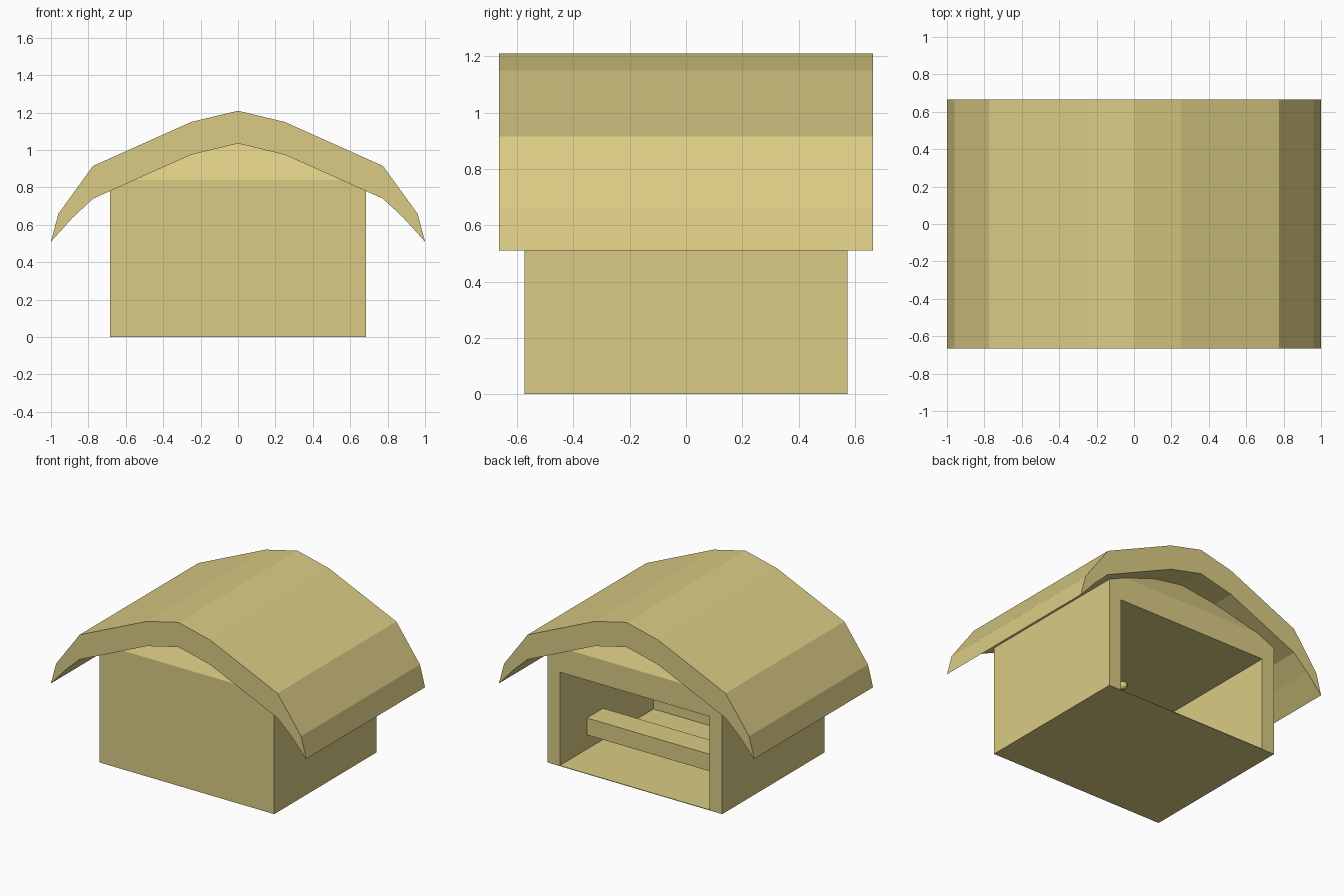
import bpy
import bmesh
from mathutils import Matrix, Vector

default = bpy.data.objects.get("Cube")
if default:
    bpy.data.objects.remove(default, do_unlink=True)

# One tan colour throughout
tan = bpy.data.materials.new("tan_wood")
tan.use_nodes = True
TAN = (0.70, 0.60, 0.23, 1)
tan.diffuse_color = TAN
shader = tan.node_tree.nodes["Principled BSDF"]
shader.inputs["Base Color"].default_value = TAN
shader.inputs["Roughness"].default_value = 0.8


def finish(name, bm):
    bmesh.ops.recalc_face_normals(bm, faces=bm.faces)
    mesh = bpy.data.meshes.new(name)
    bm.to_mesh(mesh)
    bm.free()
    mesh.materials.append(tan)
    obj = bpy.data.objects.new(name, mesh)
    bpy.context.collection.objects.link(obj)
    return obj


def add_box(bm, low, high):
    low, high = Vector(low), Vector(high)
    place = Matrix.Translation((low + high) / 2) @ Matrix.Diagonal((*(high - low), 1))
    return bmesh.ops.create_cube(bm, size=1, matrix=place)["verts"]


def box(name, low, high):
    bm = bmesh.new()
    add_box(bm, low, high)
    return finish(name, bm)


W, D = 0.685, 0.573       # half width and half depth of the body
WALL = 0.098
EAVE, CEILING = 0.84, 0.665

# Body: a block whose top slopes inward on all sides beneath the roof
bm = bmesh.new()
add_box(bm, (-W, -D, 0), (W, D, EAVE))
top = max(bm.faces, key=lambda f: f.calc_center_median().z)
raised = bmesh.ops.extrude_discrete_faces(bm, faces=[top])["faces"][0]
for v in raised.verts:
    v.co = (v.co.x * 0.44, v.co.y * 0.77, 1.1)
body = finish("body", bm)

# Room hollowed out from the open back
room = box("room_cutter", (-W + WALL, -D + WALL, 0.004), (W - WALL, D + 0.2, CEILING))
room.hide_render = True
cut = body.modifiers.new("hollow_room", "BOOLEAN")
cut.operation = "DIFFERENCE"
cut.solver = "EXACT"
cut.object = room
bpy.context.view_layer.update()
hollow = bpy.data.meshes.new_from_object(
    body.evaluated_get(bpy.context.evaluated_depsgraph_get()))
body.modifiers.clear()
body.data = hollow
bpy.data.objects.remove(room, do_unlink=True)

# Bench rail across the room
box("bench_rail", (-W + WALL, 0.09, 0.105), (W - WALL, 0.27, 0.225))

# Small knob under the ceiling
bm = bmesh.new()
bmesh.ops.create_uvsphere(bm, u_segments=10, v_segments=6, radius=0.03,
                          matrix=Matrix.Translation((-0.11, -0.24, CEILING - 0.01)))
finish("ceiling_knob", bm)

# Curved roof: half profiles mirrored, joined in strips and extruded front to back
upper = [(0, 1.21), (0.25, 1.15), (0.775, 0.915), (0.96, 0.66), (1, 0.51)]
lower = [(0, 1.035), (0.25, 0.975), (0.775, 0.74), (0.886, 0.636), (1, 0.51)]


def mirrored(half):
    return [(-x, z) for x, z in reversed(half[1:])] + half


outline = mirrored(upper) + mirrored(lower)[-2:0:-1]
bm = bmesh.new()
end = bm.faces.new([bm.verts.new((x, -0.665, z)) for x, z in outline])
swept = bmesh.ops.extrude_face_region(bm, geom=[end])["geom"]
bmesh.ops.translate(bm, vec=(0, 1.33, 0),
                    verts=[g for g in swept if isinstance(g, bmesh.types.BMVert)])
if len([f for f in bm.faces if len(f.verts) > 4]) < 2:
    bm.faces.new([v for v in end.verts])
finish("roof", bm)
